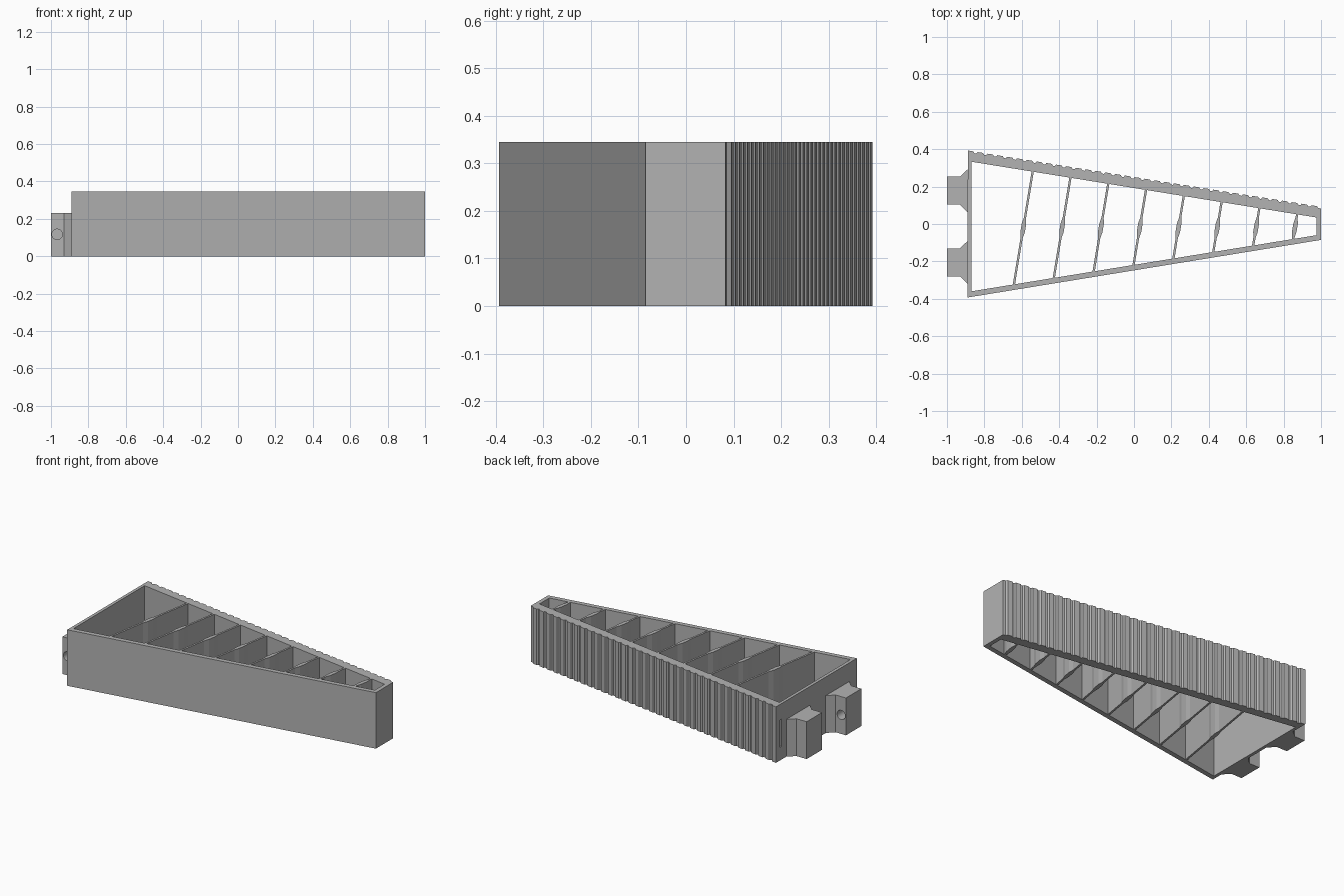
import bpy, bmesh, math
from mathutils import Vector

cube = bpy.data.objects.get("Cube")
if cube:
    bpy.data.objects.remove(cube, do_unlink=True)

grey = bpy.data.materials.new("plain grey")
grey.use_nodes = True
GREY = (0.45, 0.45, 0.45, 1)
grey.diffuse_color = GREY
grey.node_tree.nodes["Principled BSDF"].inputs["Base Color"].default_value = GREY

HEIGHT = 0.345


def prism(name, outline, z0=0.0, z1=HEIGHT):
    """Extrude a flat outline upward into a solid."""
    bm = bmesh.new()
    base = bm.faces.new([bm.verts.new((x, y, z0)) for x, y in outline])
    top = bmesh.ops.extrude_face_region(bm, geom=[base])["geom"]
    bmesh.ops.translate(bm, vec=(0, 0, z1 - z0),
                        verts=[v for v in top if isinstance(v, bmesh.types.BMVert)])
    bmesh.ops.recalc_face_normals(bm, faces=bm.faces)
    mesh = bpy.data.meshes.new(name)
    bm.to_mesh(mesh)
    bm.free()
    obj = bpy.data.objects.new(name, mesh)
    bpy.context.collection.objects.link(obj)
    mesh.materials.append(grey)
    return obj


def cut(obj, cutter):
    """Subtract a cutter and remove it."""
    mod = obj.modifiers.new("cut", "BOOLEAN")
    mod.operation = "DIFFERENCE"
    mod.solver = "EXACT"
    mod.object = cutter
    bpy.context.view_layer.objects.active = obj
    bpy.ops.object.modifier_apply(modifier=mod.name)
    bpy.data.objects.remove(cutter, do_unlink=True)


# Tapered frame with a row of ridges along the back
def ridged_back(start, end, count, depth):
    a, b = Vector(start), Vector(end)
    step = (b - a) / count
    out = Vector((-step.y, step.x)).normalized() * depth
    points = []
    for i in range(count):
        p = a + step * i
        points += [p + out, p + step * 0.55 + out, p + step * 0.7, p + step * 0.9]
    return [tuple(p) for p in points] + [tuple(b)]


back = ridged_back((-0.89, 0.384), (1.0, 0.083), 36, 0.009)
frame = prism("frame", [(1.0, -0.085), (-0.89, -0.393)] + back)
cut(frame, prism("inner_cutter",
                 [(0.975, -0.06), (0.975, 0.035), (-0.87, 0.333), (-0.87, -0.36)], -0.1, 0.5))

# Narrow slot in the wide end
cut(frame, prism("slot_cutter",
                 [(-0.95, 0.342), (-0.80, 0.332), (-0.80, 0.346), (-0.95, 0.356)], 0.08, 0.25))


# Slanted ribs, each with a thicker middle
def front_y(x):
    return -0.366 + (x + 0.87) * 0.163


def back_y(x):
    return 0.338 - (x + 0.87) * 0.1615


for i in range(8):
    x0 = -0.643 + 0.2132 * i
    foot = Vector((x0, front_y(x0)))
    x1 = x0 + 0.102 - 0.0112 * i
    head = Vector((x1, back_y(x1)))
    along = (head - foot).normalized()
    side = Vector((along.y, -along.x))
    mid = foot.lerp(head, (-0.02 - foot.y) / (head.y - foot.y))
    half = min(0.055, (head - foot).length * 0.4)
    edge = [foot + side * 0.006, mid - along * half + side * 0.006,
            mid - along * half * 0.4 + side * 0.012, mid + along * half * 0.4 + side * 0.012,
            mid + along * half + side * 0.006, head + side * 0.006]
    other = [head - side * 0.006, mid + along * half - side * 0.006,
             mid + along * half * 0.4 - side * 0.012, mid - along * half * 0.4 - side * 0.012,
             mid - along * half - side * 0.006, foot - side * 0.006]
    prism(f"rib_{i + 1}", [tuple(p) for p in edge + other])


# Flared hinge lugs, bored for a pin
def lug(name, y, bore_from, bore_to):
    obj = prism(name, [(-1.0, y - 0.075), (-0.93, y - 0.075), (-0.889, y - 0.115),
                       (-0.889, y + 0.115), (-0.93, y + 0.075), (-1.0, y + 0.075)], 0, 0.23)
    bpy.ops.mesh.primitive_cylinder_add(vertices=32, radius=0.028, depth=bore_to - bore_from,
                                        location=(-0.967, (bore_from + bore_to) / 2, 0.117),
                                        rotation=(math.pi / 2, 0, 0))
    bore = bpy.context.object
    bore.data.materials.append(grey)
    cut(obj, bore)
    bpy.ops.object.select_all(action="DESELECT")
    obj.select_set(True)
    bpy.context.view_layer.objects.active = obj
    bpy.ops.object.shade_smooth_by_angle(angle=math.radians(30))


lug("front_lug", -0.205, -0.35, -0.06)
lug("back_lug", 0.178, 0.0, 0.21)
